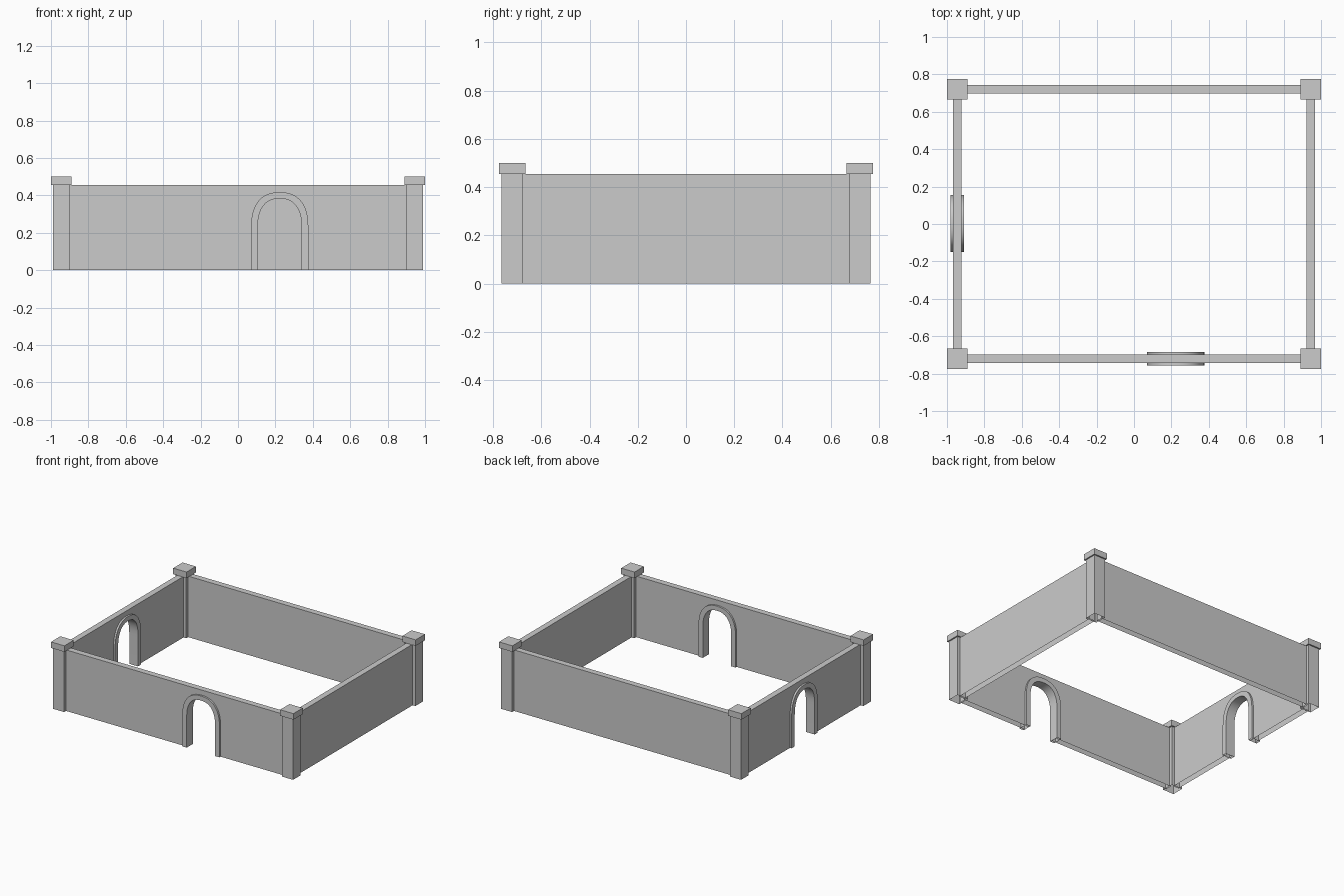
import bpy, bmesh, math
from mathutils import Matrix

if "Cube" in bpy.data.objects:
    bpy.data.objects.remove(bpy.data.objects["Cube"])

CX, CY = 0.945, 0.72          # corner post centres
WALL_H, WALL_T = 0.455, 0.045
POST_W, CAP_W, TOP = 0.09, 0.11, 0.5
FRAME_T, SPRING = 0.072, 0.23


def arch(half, top, u0=0.0, n=24):
    """Arched opening outline, left foot to right foot, as (u, z) points."""
    pts = [(u0 - half, 0.0)]
    for i in range(n + 1):
        a = math.pi * (1 - i / n)
        c, s = math.cos(a), max(math.sin(a), 0.0)
        pts.append((u0 + half * math.copysign(abs(c) ** 0.84, c),
                    SPRING + (top - SPRING) * s ** 0.84))
    return pts + [(u0 + half, 0.0)]


def slab(name, outline, thick, loc, turn=0.0, open_bottom=True):
    """Extrude a (u, z) outline by thick, centred on its plane, and place it."""
    bm = bmesh.new()
    face = bm.faces.new([bm.verts.new((u, -thick / 2, z)) for u, z in outline])
    ext = bmesh.ops.extrude_face_region(bm, geom=[face], use_keep_orig=True)
    verts = [g for g in ext["geom"] if isinstance(g, bmesh.types.BMVert)]
    bmesh.ops.translate(bm, verts=verts, vec=(0, thick, 0))
    bmesh.ops.recalc_face_normals(bm, faces=bm.faces)
    if open_bottom:
        low = [f for f in bm.faces if all(abs(v.co.z) < 1e-5 for v in f.verts)]
        bmesh.ops.delete(bm, geom=low, context='FACES_ONLY')
    bm.transform(Matrix.Translation(loc) @ Matrix.Rotation(turn, 4, 'Z'))
    me = bpy.data.meshes.new(name)
    bm.to_mesh(me)
    bm.free()
    ob = bpy.data.objects.new(name, me)
    bpy.context.collection.objects.link(ob)
    return ob


def rect(half, z0, z1):
    return [(-half, z0), (-half, z1), (half, z1), (half, z0)]


def wall(name, length, loc, turn=0.0, door=None):
    """Wall between posts; door gives the arch centre along the wall."""
    h = length / 2
    outline = rect(h, 0, WALL_H)
    if door is not None:
        outline += arch(0.12, 0.388, door)[::-1]
    slab(name, outline, WALL_T, loc, turn)
    if door is not None:
        # Raised frame around the doorway
        ring = arch(0.153, 0.417, door) + arch(0.117, 0.383, door)[::-1]
        ob = slab(name.replace("wall", "arch_frame"), ring, FRAME_T, loc, turn)
        bpy.ops.object.select_all(action='DESELECT')
        ob.select_set(True)
        bpy.context.view_layer.objects.active = ob
        bpy.ops.object.shade_smooth_by_angle(angle=math.radians(35))


# Walls
LX, LY = 2 * CX - POST_W + 0.02, 2 * CY - POST_W + 0.02
wall("front_wall", LX, (0, -CY, 0), door=0.223)
wall("back_wall", LX, (0, CY, 0))
wall("left_wall", LY, (-CX, 0, 0), math.pi / 2, door=0.003)
wall("right_wall", LY, (CX, 0, 0), math.pi / 2)

# Corner posts with caps
for sx, side in ((-1, "left"), (1, "right")):
    for sy, end in ((-1, "front"), (1, "back")):
        loc = (sx * CX, sy * CY, 0)
        slab(f"{end}_{side}_post", rect(POST_W / 2, 0, WALL_H), POST_W, loc)
        slab(f"{end}_{side}_cap", rect(CAP_W / 2, WALL_H, TOP), CAP_W, loc)
